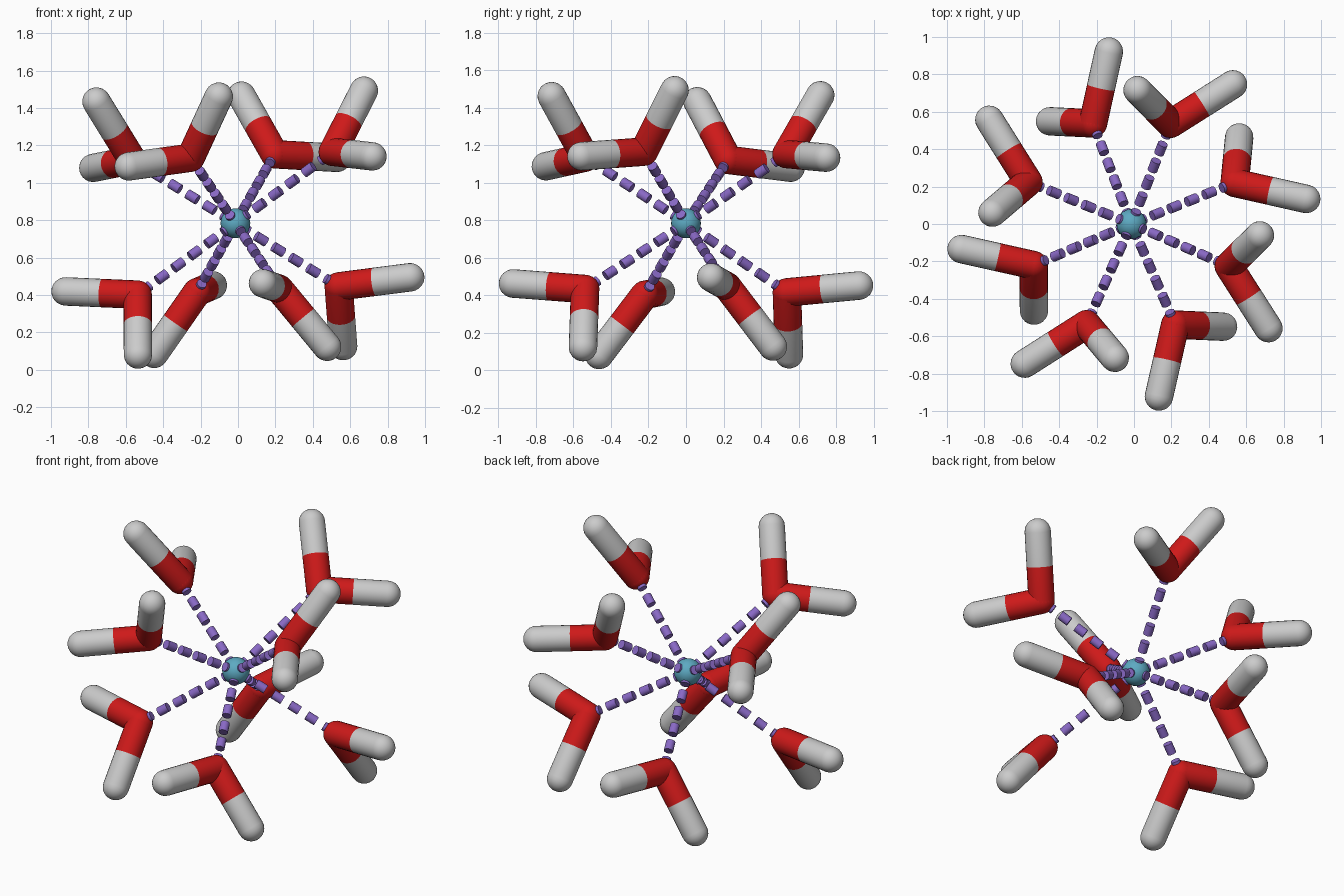
import bpy, bmesh
from math import pi, sin, cos, radians
from mathutils import Vector, Matrix

if "Cube" in bpy.data.objects:
    bpy.data.objects.remove(bpy.data.objects["Cube"])

CENTRE = Vector((-0.014, 0, 0.784))
TILT = Matrix.Rotation(-0.041, 3, 'Y')
STICK_R, DASH_R, ION_R = 0.076, 0.027, 0.08
SIDES = 24

# One water: oxygen and two hydrogens, relative to the central ion
O = Vector((0.538, 0.220, -0.360))
H1 = Vector((0.549, 0.463, -0.680))
H2 = Vector((0.922, 0.134, -0.327))


def material(name, rgb):
    m = bpy.data.materials.new(name)
    m.diffuse_color = (*rgb, 1)
    m.use_nodes = True
    m.node_tree.nodes["Principled BSDF"].inputs["Base Color"].default_value = m.diffuse_color
    return m


RED = material("red", (0.62, 0.01, 0.01))
PURPLE = material("purple", (0.25, 0.14, 0.56))
BLUE = material("blue", (0.11, 0.40, 0.54))


def revolve(bm, a, b, profile):
    """Revolve (radius, distance) points around the axis running from a to b."""
    axis = (b - a).normalized()
    q = axis.to_track_quat('Z', 'Y')
    rings = []
    for r, d in profile:
        if r < 1e-6:
            rings.append([bm.verts.new(a + axis * d)])
        else:
            rings.append([bm.verts.new(a + q @ Vector((r * cos(2 * pi * i / SIDES),
                          r * sin(2 * pi * i / SIDES), d))) for i in range(SIDES)])
    for lo, hi in zip(rings, rings[1:]):
        for i in range(SIDES):
            j = (i + 1) % SIDES
            quad = [lo[i % len(lo)], lo[j % len(lo)], hi[j % len(hi)], hi[i % len(hi)]]
            bm.faces.new(list(dict.fromkeys(quad)))


def half_stick(bm, a, b):
    """Tube from a to b with a round end at a."""
    cap = [(STICK_R * sin(t), -STICK_R * cos(t)) for t in [pi / 2 * k / 6 for k in range(7)]]
    cap[0] = (0, -STICK_R)
    revolve(bm, a, b, cap + [(STICK_R, (b - a).length)])


def finish(bm, name, mat=None):
    bmesh.ops.recalc_face_normals(bm, faces=bm.faces)
    me = bpy.data.meshes.new(name)
    bm.to_mesh(me)
    bm.free()
    ob = bpy.data.objects.new(name, me)
    bpy.context.collection.objects.link(ob)
    if mat:
        me.materials.append(mat)
    bpy.ops.object.select_all(action='DESELECT')
    ob.select_set(True)
    bpy.context.view_layer.objects.active = ob
    bpy.ops.object.shade_smooth_by_angle(angle=radians(40))
    return ob


# Eight waters, alternating below and above the ion
for k in range(8):
    flip = Matrix.Diagonal((1, 1, -1 if k % 2 else 1))
    place = TILT @ Matrix.Rotation(k * pi / 4, 3, 'Z') @ flip
    o, h1, h2 = (CENTRE + place @ p for p in (O, H1, H2))
    oxygen, hydrogen, bond = bmesh.new(), bmesh.new(), bmesh.new()
    for h in (h1, h2):
        mid = (o + h) / 2
        half_stick(oxygen, o, mid)
        half_stick(hydrogen, h, mid)
    # dashed bond from the ion to the oxygen
    dash, pitch = 0.065, 0.115
    for n in range(6):
        s = 0.022 + n * pitch
        revolve(bond, CENTRE, o, [(0, s), (DASH_R, s), (DASH_R, s + dash), (0, s + dash)])
    finish(oxygen, f"oxygen_elbow_{k + 1}", RED)
    finish(hydrogen, f"hydrogen_ends_{k + 1}")
    finish(bond, f"dashed_bond_{k + 1}", PURPLE)

# Central ion
ball = bmesh.new()
bmesh.ops.create_icosphere(ball, subdivisions=3, radius=ION_R,
                           matrix=Matrix.Translation(CENTRE))
finish(ball, "central_ion", BLUE)
